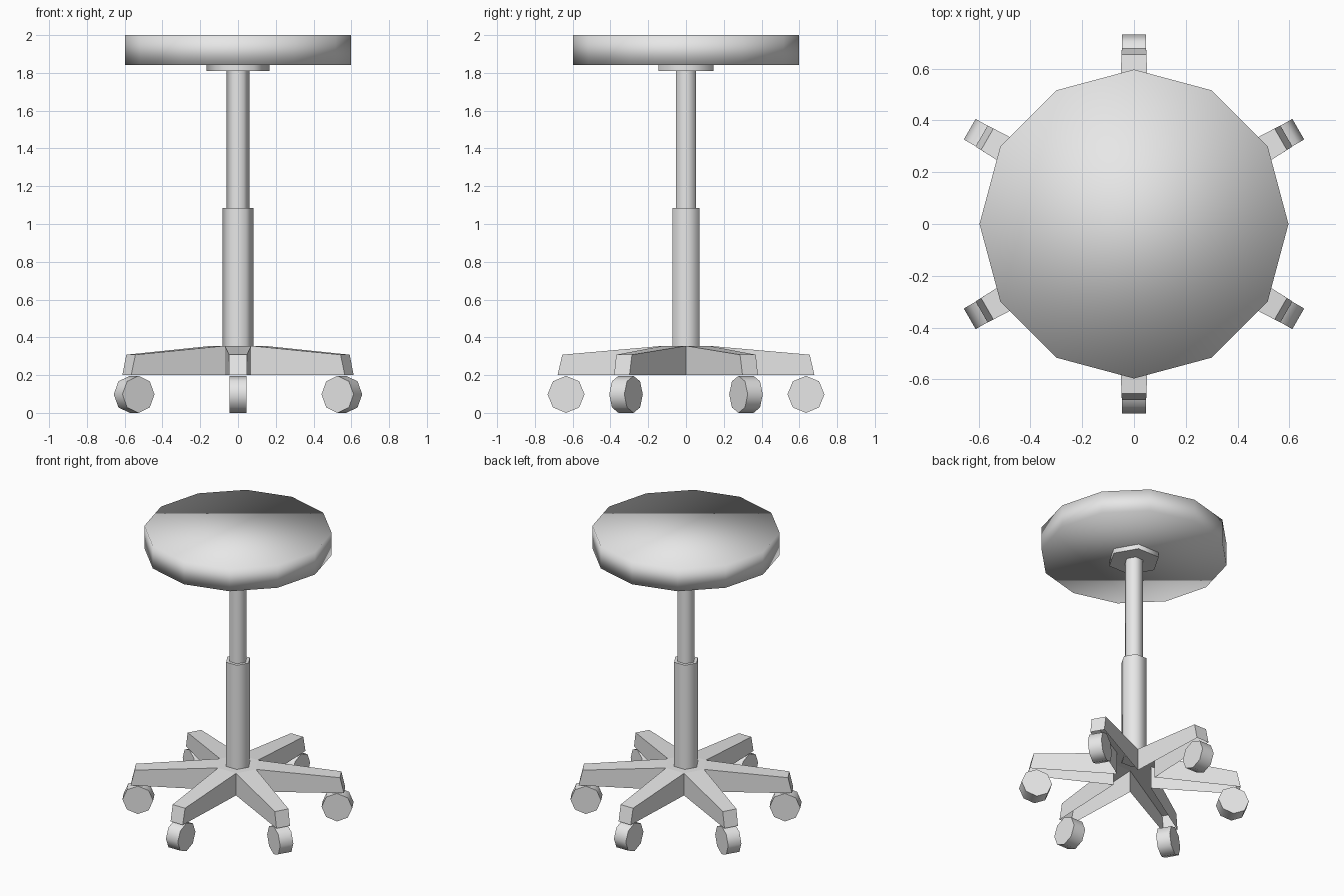
import bpy, bmesh
from math import pi, radians, cos, sin
from mathutils import Matrix, Vector

cube = bpy.data.objects.get("Cube")
if cube:
    bpy.data.objects.remove(cube, do_unlink=True)

GREY = (0.8, 0.8, 0.8, 1.0)
grey = bpy.data.materials.new("plain grey")
grey.use_nodes = True
grey.diffuse_color = GREY
grey.node_tree.nodes["Principled BSDF"].inputs["Base Color"].default_value = GREY


def finish(name, bm, smooth_angle=0.0):
    """Turn a bmesh into an object, smooth below the given edge angle."""
    for face in bm.faces:
        face.smooth = smooth_angle > 0
    for edge in bm.edges:
        edge.smooth = edge.calc_face_angle(0) <= radians(smooth_angle)
    mesh = bpy.data.meshes.new(name)
    bm.to_mesh(mesh)
    bm.free()
    mesh.materials.append(grey)
    obj = bpy.data.objects.new(name, mesh)
    bpy.context.collection.objects.link(obj)
    return obj


def prism(name, sides, radius, bottom, top, smooth_angle):
    """Upright prism with a corner on the x axis."""
    bm = bmesh.new()
    ring = [bm.verts.new((radius * cos(2 * pi * i / sides),
                          radius * sin(2 * pi * i / sides), bottom))
            for i in range(sides)]
    bm.faces.new(ring)
    cap = bmesh.ops.extrude_face_region(bm, geom=bm.faces[:])
    moved = [v for v in cap["geom"] if isinstance(v, bmesh.types.BMVert)]
    bmesh.ops.translate(bm, verts=moved, vec=(0, 0, top - bottom))
    bmesh.ops.recalc_face_normals(bm, faces=bm.faces[:])
    return finish(name, bm, smooth_angle)


# Seat, mounting plate and two-stage column
prism("seat", 12, 0.597, 1.843, 2.0, 180)
prism("mounting_plate", 6, 0.167, 1.81, 1.843, 65)
prism("upper_column", 6, 0.06, 1.08, 1.81, 65)
prism("lower_column", 6, 0.083, 0.35, 1.085, 65)

# Star base: tapered legs open underneath, joined around a six-sided hub
HUB = 0.14
LEG_ANGLES = [radians(30 + 60 * i) for i in range(6)]
bm = bmesh.new()
for angle in LEG_ANGLES:
    turn = Matrix.Rotation(angle, 3, "Z")

    def corner(along, across, height):
        return bm.verts.new(turn @ Vector((along, across, height)))

    def pair(along, half_width, height):
        return [corner(along, s * half_width, height) for s in (-1, 1)]

    start = HUB * cos(pi / 6)
    in_top = pair(start, HUB / 2, 0.355)
    in_low = pair(start, HUB / 2, 0.2)
    out_top = pair(0.655, 0.048, 0.308)
    out_low = pair(0.68, 0.047, 0.2)
    bm.faces.new((in_top[0], out_top[0], out_top[1], in_top[1]))
    bm.faces.new((out_low[0], out_low[1], out_top[1], out_top[0]))
    bm.faces.new((in_low[1], in_top[1], out_top[1], out_low[1]))
    bm.faces.new((in_low[0], out_low[0], out_top[0], in_top[0]))
bm.faces.new([bm.verts.new((HUB * cos(pi * i / 3), HUB * sin(pi * i / 3), 0.355))
              for i in range(6)])
bmesh.ops.remove_doubles(bm, verts=bm.verts[:], dist=0.001)
finish("star_base", bm)

# Eight-sided casters rolling outward under each leg end
WHEEL = 0.098
for number, angle in enumerate(LEG_ANGLES, 1):
    wheel = prism(f"caster_{number}", 8, WHEEL, -0.046, 0.046, 50)
    wheel.data.transform(Matrix.Translation((0.635 * cos(angle), 0.635 * sin(angle), WHEEL))
                         @ Matrix.Rotation(angle, 4, "Z")
                         @ Matrix.Rotation(pi / 2, 4, "X"))
